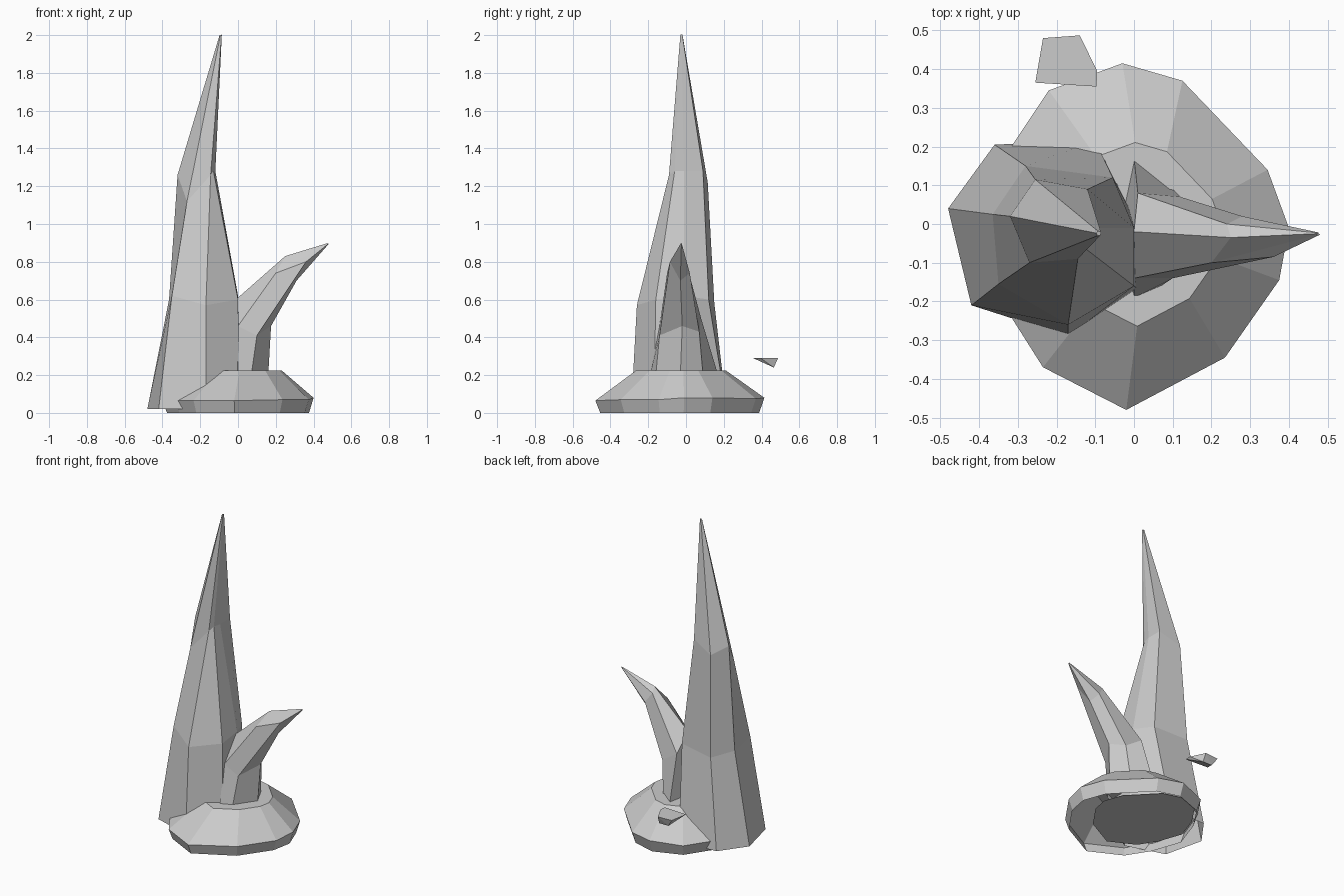
import bpy
import bmesh
from mathutils import Vector

default_cube = bpy.data.objects.get("Cube")
if default_cube:
    bpy.data.objects.remove(default_cube, do_unlink=True)

# One plain stone colour
stone = bpy.data.materials.new("grey_stone")
stone.use_nodes = True
stone_colour = (.6, .6, .6, 1)
stone.diffuse_color = stone_colour
stone.node_tree.nodes["Principled BSDF"].inputs["Base Color"].default_value = stone_colour


def finish(name, mesh_builder):
    """Turn a bmesh into a flat shaded stone object."""
    bmesh.ops.recalc_face_normals(mesh_builder, faces=mesh_builder.faces)
    mesh = bpy.data.meshes.new(name)
    mesh_builder.to_mesh(mesh)
    mesh_builder.free()
    mesh.materials.append(stone)
    part = bpy.data.objects.new(name, mesh)
    bpy.context.scene.collection.objects.link(part)
    return part


def loft(name, rings, cap_bottom=False, cap_top=False):
    """Bridge matching rings of points, from the bottom ring to the top ring."""
    builder = bmesh.new()
    loops = [[builder.verts.new(point) for point in ring] for ring in rings]
    for lower, upper in zip(loops, loops[1:]):
        count = len(lower)
        for i in range(count):
            j = (i + 1) % count
            builder.faces.new((lower[i], lower[j], upper[j], upper[i]))
    if cap_bottom:
        builder.faces.new(list(reversed(loops[0])))
    if cap_top:
        builder.faces.new(loops[-1])
    return finish(name, builder)


def scaled_ring(ring, centre, factor, height):
    """Copy an outline, shrunk about a centre and moved to one height."""
    middle = Vector(centre)
    result = []
    for point in ring:
        flat = middle + (Vector(point[:2]) - middle) * factor
        result.append((flat.x, flat.y, height))
    return result


def tip_ring(centre, radius, ring):
    """Shrink a ring's outline to a tiny blunt point."""
    middle = sum((Vector(point) for point in ring), Vector()) / len(ring)
    reach = max((Vector(point) - middle).length for point in ring)
    return [Vector(centre) + (Vector(point) - middle) * (radius / reach) for point in ring]


# Low faceted base rock, open underneath
waist = [
    (-.02, -.48, .065), (.235, -.345, .07), (.375, -.145, .07),
    (.4, -.01, .08), (.345, .14, .08), (.125, .37, .075),
    (-.03, .415, .08), (-.22, .345, .07), (-.33, .18, .07),
    (-.4, -.02, .07), (-.33, -.22, .065), (-.235, -.37, .065),
]
base_rim = scaled_ring(waist, (0, -.05), .94, 0)
base_top = scaled_ring(waist, (.04, -.02), .53, .225)
loft("base_rock", [base_rim, waist, base_top], cap_top=True)

# Flat stone plate inside the rim
plate_low = scaled_ring(waist, (-.15, .2), .75, .015)
plate_high = scaled_ring(waist, (-.15, .2), .74, .02)
loft("underside_plate", [plate_low, plate_high], cap_bottom=True, cap_top=True)

# Tall leaning shard
foot = [
    (-.48, .04, .02), (-.42, -.21, .02), (-.17, -.29, .02),
    (.01, -.17, .02), (.02, -.02, .02), (-.1, .215, .02), (-.36, .205, .02),
]
middle = [
    (-.365, .025, .6), (-.35, -.155, .62), (-.17, -.26, .57),
    (0, -.16, .6), (0, -.01, .62), (-.055, .12, .6), (-.28, .15, .58),
]
shoulder = [
    (-.32, .02, 1.26), (-.27, -.1, 1.12), (-.145, -.09, 1.26),
    (-.13, -.06, 1.28), (-.12, -.01, 1.28), (-.12, .09, 1.28), (-.255, .115, 1.22),
]
loft("tall_shard", [foot, middle, shoulder, tip_ring((-.09, -.025, 2), .01, shoulder)], cap_top=True)

# Short shard bending away to the side
foot = [
    (-.04, -.02, .2), (0, -.19, .2), (.07, -.16, .2),
    (.16, -.03, .2), (.1, .09, .2), (0, .17, .2),
]
middle = [
    (0, -.02, .61), (0, -.14, .46), (.1, -.14, .41),
    (.175, -.02, .46), (.12, .07, .43), (.01, .08, .5),
]
shoulder = [
    (.25, -.035, .83), (.2, -.1, .74), (.36, -.085, .8),
    (.31, -.03, .7), (.28, .02, .74), (.24, 0, .8),
]
loft("short_shard", [foot, middle, shoulder, tip_ring((.475, -.025, .895), .006, shoulder)], cap_top=True)

# Small loose chip behind the rock
chip = bmesh.new()
for point in [
    (-.235, .48, .29), (-.14, .487, .29), (-.095, .395, .29),
    (-.097, .355, .29), (-.255, .365, .29),
    (-.2, .465, .24), (-.135, .465, .24),
]:
    chip.verts.new(point)
bmesh.ops.convex_hull(chip, input=chip.verts)
finish("loose_chip", chip)
